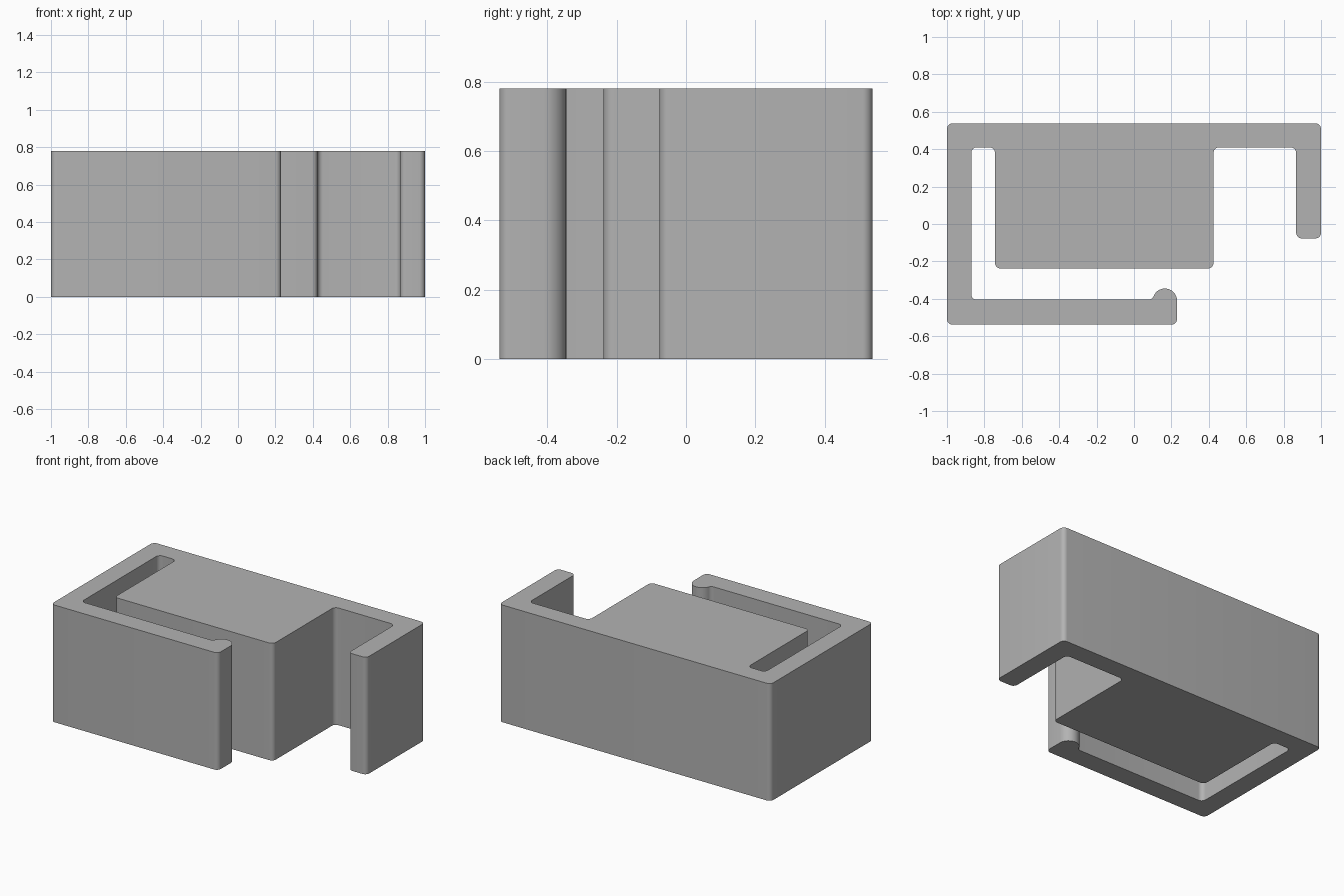
import bpy, bmesh, math
from mathutils import Vector

HEIGHT = 0.78
ROUND = 0.03
STEPS = 8

cube = bpy.data.objects.get("Cube")
if cube:
    bpy.data.objects.remove(cube, do_unlink=True)


def arc(cx, cy, r, start, end, steps):
    """Points along a circular arc, angles in degrees."""
    angles = [math.radians(start + (end - start) * i / steps) for i in range(steps + 1)]
    return [Vector((cx + r * math.cos(a), cy + r * math.sin(a))) for a in angles]


def rounded(before, corner, after, r):
    """Tangent arc replacing a right-angled corner."""
    u = (Vector(before) - Vector(corner)).normalized()
    v = (Vector(after) - Vector(corner)).normalized()
    centre = Vector(corner) + (u + v) * r
    turns = [math.pi / 2 * i / STEPS for i in range(STEPS + 1)]
    return [centre - v * r * math.cos(t) - u * r * math.sin(t) for t in turns]


# Corners of the clip outline, anticlockwise from the tip of the front arm
corners = [
    (-0.87, -0.405), (-0.87, 0.41),                       # inside of the left slot
    (-0.743, 0.41), (-0.743, -0.238),                     # central block
    (0.425, -0.238), (0.425, 0.41),
    (0.867, 0.41), (0.867, -0.077),                       # right arm
    (1, -0.077), (1, 0.538),
    (-1, 0.538), (-1, -0.538),                            # back and left walls
    (0.23, -0.538),                                       # front arm tip
]
bump_x, bump_y, bump_r = 0.165, -0.41, 0.065
ends = [(bump_x, -0.405)] + corners + [(0.23, bump_y)]
outline = []
for a, b, c in zip(ends, ends[1:], ends[2:]):
    outline += rounded(a, b, c, ROUND)

# Round catch on the arm tip, blended into the arm by a small fillet
rise = -0.405 + ROUND - bump_y
reach = math.sqrt((bump_r + ROUND) ** 2 - rise ** 2)
blend = math.degrees(math.atan2(rise, reach))
outline += arc(bump_x, bump_y, bump_r, 0, 180 - blend, 24)
outline += arc(bump_x - reach, bump_y + rise, ROUND, -blend, -90, STEPS)[1:]

# Extrude the outline upwards
bm = bmesh.new()
base = bm.faces.new([bm.verts.new((p.x, p.y, 0)) for p in outline])
extruded = bmesh.ops.extrude_face_region(bm, geom=[base], use_keep_orig=True)
top = [g for g in extruded["geom"] if isinstance(g, bmesh.types.BMVert)]
bmesh.ops.translate(bm, verts=top, vec=(0, 0, HEIGHT))
bmesh.ops.recalc_face_normals(bm, faces=bm.faces)
mesh = bpy.data.meshes.new("clip_body")
bm.to_mesh(mesh)
bm.free()

clip = bpy.data.objects.new("clip_body", mesh)
bpy.context.collection.objects.link(clip)

# Plain grey finish
grey = bpy.data.materials.new("plain_grey")
grey.use_nodes = True
colour = (0.45, 0.45, 0.45, 1)
grey.diffuse_color = colour
grey.node_tree.nodes["Principled BSDF"].inputs["Base Color"].default_value = colour
mesh.materials.append(grey)

bpy.ops.object.select_all(action="DESELECT")
clip.select_set(True)
bpy.context.view_layer.objects.active = clip
bpy.ops.object.shade_smooth_by_angle(angle=math.radians(30))
